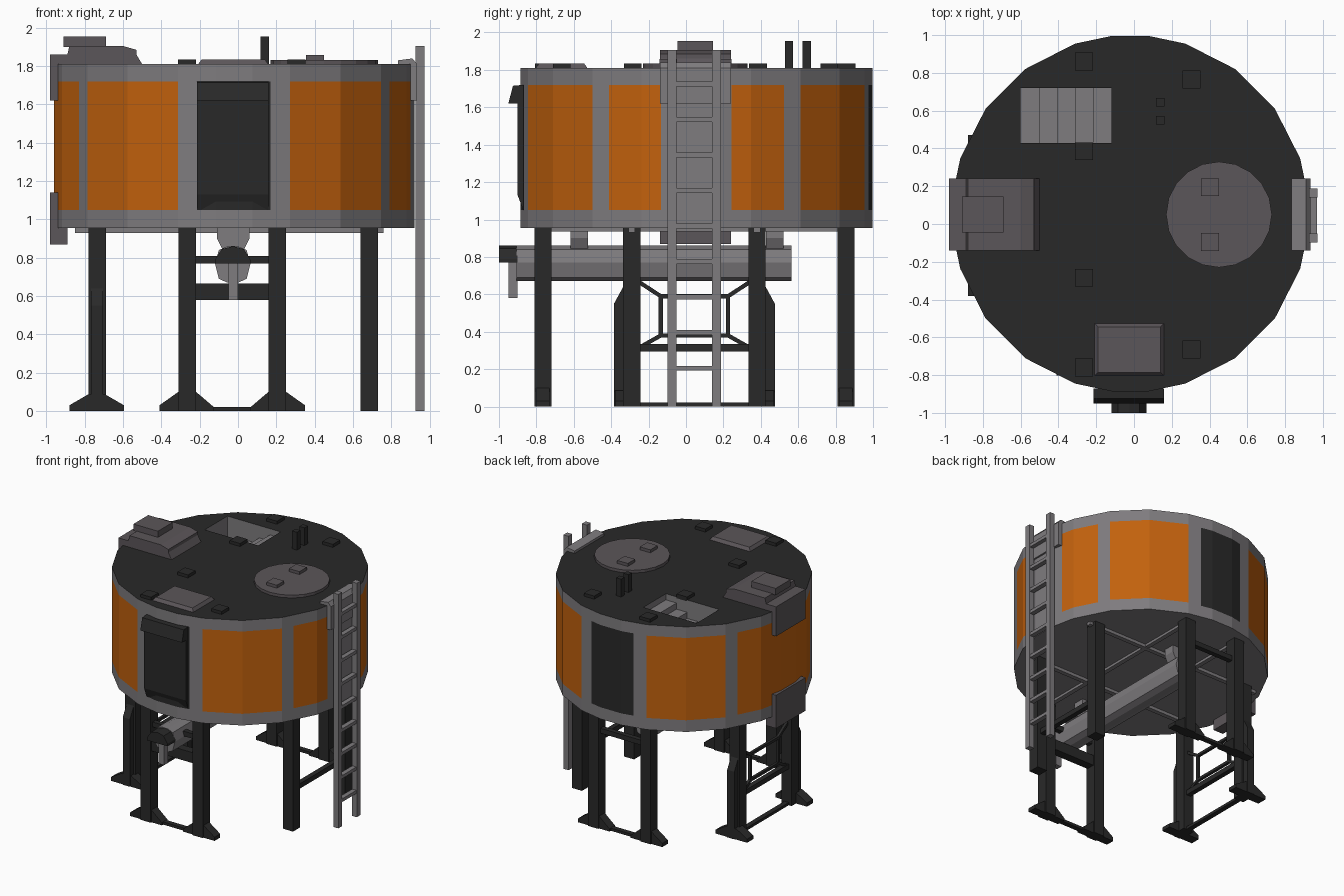
import bpy, bmesh, math
from mathutils import Vector

if "Cube" in bpy.data.objects:
    bpy.data.objects.remove(bpy.data.objects["Cube"])

CX, CY, R = -0.02, 0.055, 0.946


def material(name, rgb):
    m = bpy.data.materials.new(name)
    m.diffuse_color = (*rgb, 1)
    m.use_nodes = True
    m.node_tree.nodes["Principled BSDF"].inputs["Base Color"].default_value = m.diffuse_color
    return m


DARK = material("dark metal", (0.022, 0.022, 0.022))
GREY = material("light grey metal", (0.21, 0.20, 0.21))
WARM = material("warm grey metal", (0.105, 0.092, 0.10))
ORANGE = material("orange panel", (0.54, 0.12, 0.004))


def finish(name, bm, mats):
    bmesh.ops.recalc_face_normals(bm, faces=bm.faces)
    me = bpy.data.meshes.new(name)
    bm.to_mesh(me)
    bm.free()
    for m in mats:
        me.materials.append(m)
    ob = bpy.data.objects.new(name, me)
    bpy.context.collection.objects.link(ob)
    return ob


def loft(name, bottom, top, mat):
    bm = bmesh.new()
    a = [bm.verts.new(p) for p in bottom]
    b = [bm.verts.new(p) for p in top]
    n = len(a)
    bm.faces.new(a)
    bm.faces.new(b)
    for i in range(n):
        j = (i + 1) % n
        bm.faces.new((a[i], a[j], b[j], b[i]))
    return finish(name, bm, [mat])


def prism(name, pts, axis, lo, hi, mat):
    """Extrude a 2D profile along x (y,z points), y (x,z points) or z (x,y points)."""
    put = {"x": lambda p, t: (t, p[0], p[1]),
           "y": lambda p, t: (p[0], t, p[1]),
           "z": lambda p, t: (p[0], p[1], t)}[axis]
    return loft(name, [put(p, lo) for p in pts], [put(p, hi) for p in pts], mat)


def rect(x0, x1, y0, y1):
    return [(x0, y0), (x1, y0), (x1, y1), (x0, y1)]


def box(name, x0, x1, y0, y1, z0, z1, mat, taper=0):
    t = taper
    return loft(name, [(x, y, z0) for x, y in rect(x0, x1, y0, y1)],
                [(x, y, z1) for x, y in rect(x0 + t, x1 - t, y0 + t, y1 - t)], mat)


def bar(name, p, q, w, mat):
    """Thin square bar between two points in a plane of constant x."""
    p, q = Vector(p), Vector(q)
    d = (q - p).normalized()
    n = d.cross(Vector((1, 0, 0))) * w / 2
    x = Vector((w / 2, 0, 0))
    offs = [n + x, n - x, -n - x, -n + x]
    return loft(name, [p + o for o in offs], [q + o for o in offs], mat)


# drum: faceted wall, flat at the four sides, with extra cuts for the panels
corners = []
for k in range(20):
    corners += [k * 18 - 5.8, k * 18 + 5.8] if k % 5 == 0 else [k * 18]
cuts = [s * a + b for b in (0, 180) for s in (1, -1) for a in (11.6, 60, 78.4)]


def at(deg, r=R):
    t = math.radians(deg)
    return Vector((r * math.sin(t), -r * math.cos(t)))


def on_outline(deg):
    """Point of the faceted outline in the given direction."""
    for a, b in zip(corners, corners[1:] + [354.2]):
        if a - 1e-6 <= deg <= b + 1e-6:
            p, q, d = at(a), at(b), at(deg, 1)
            e = q - p
            t = (p.x * d.y - p.y * d.x) / (d.x * e.y - d.y * e.x)
            return p + e * t
    return at(deg)


angles = sorted({round((a + 5.8) % 360 - 5.8, 2) for a in corners + cuts})
bm = bmesh.new()
rings = []
for z in (0.955, 1.05, 1.72, 1.81):
    rings.append([bm.verts.new((CX + p.x, CY + p.y, z)) for p in map(on_outline, angles)])
n = len(angles)
bm.faces.new(rings[0]).material_index = 1
bm.faces.new(rings[3]).material_index = 0
for lv in range(3):
    for i in range(n):
        j = (i + 1) % n
        f = bm.faces.new((rings[lv][i], rings[lv][j], rings[lv + 1][j], rings[lv + 1][i]))
        c = f.calc_center_median() - Vector((CX, CY, 0))
        a = math.degrees(math.atan2(abs(c.x), abs(c.y)))
        f.material_index = 1
        if lv == 1:
            if a < 11.6:
                f.material_index = 0
            elif 18 < a < 54 or 60 < a < 78.4 or (a > 78.4 and c.x < 0):
                f.material_index = 2
drum = finish("drum", bm, [DARK, GREY, ORANGE])

# stair recess in the roof
cutter = box("stair_cutter", -0.6, -0.12, 0.43, 0.72, 1.5, 1.9, DARK)
cutter.data.materials.clear()
for m in (DARK, GREY, ORANGE):
    cutter.data.materials.append(m)
for p in cutter.data.polygons:
    p.material_index = 1
cutter.hide_render = True
cutter.hide_viewport = True
mod = drum.modifiers.new("recess", "BOOLEAN")
mod.object = cutter
mod.operation = "DIFFERENCE"
mod.solver = "EXACT"
for i in range(5):
    x = -0.6 + i * 0.096
    box("stair_step", x, x + 0.096, 0.43, 0.72, 1.49, 1.56 + i * 0.05, GREY)

# front door with awning
prism("front_door", [(-0.87, 1.05), (-0.90, 1.13), (-0.90, 1.62), (-0.95, 1.62),
                     (-0.925, 1.715), (-0.87, 1.72)], "x", -0.215, 0.16, DARK)

# roof fittings
disc = [(0.45 + 0.28 * math.cos(i * math.pi / 10), 0.05 + 0.28 * math.sin(i * math.pi / 10))
        for i in range(20)]
prism("round_hatch", disc, "z", 1.80, 1.833, WARM)
for y in (0.195, -0.095):
    box("hatch_block", 0.355, 0.45, y - 0.047, y + 0.047, 1.83, 1.857, WARM)
for x, y in ((-0.265, 0.86), (0.305, 0.765), (-0.265, 0.385), (-0.265, -0.285),
             (-0.265, -0.76), (0.305, -0.665)):
    box("roof_block", x - 0.047, x + 0.047, y - 0.047, y + 0.047, 1.80, 1.835, DARK)
for y in (0.55, 0.645):
    box("antenna", 0.117, 0.162, y - 0.022, y + 0.022, 1.80, 1.955, DARK)
box("front_hatch", -0.215, 0.165, -0.81, -0.52, 1.80, 1.835, WARM, 0.025)

# side unit on the left wall and roof
prism("roof_unit", [(-0.98, 1.62), (-0.88, 1.62), (-0.88, 1.81), (-0.5, 1.81), (-0.53, 1.86),
                    (-0.53, 1.885), (-0.60, 1.905), (-0.88, 1.905), (-0.89, 1.86),
                    (-0.98, 1.86)], "y", -0.14, 0.24, WARM)
box("roof_unit_cap", -0.91, -0.69, -0.045, 0.145, 1.90, 1.955, WARM)
prism("lower_unit", [(-0.98, 0.87), (-0.89, 0.87), (-0.89, 1.14), (-0.98, 1.14)],
      "y", -0.14, 0.24, WARM)

# ladder and its mount
for y in (-0.098, 0.14):
    box("ladder_rail", 0.927, 0.972, y, y + 0.048, 0, 1.905, GREY)
for i in range(9):
    z = 0.205 + i * 0.19
    box("ladder_rung", 0.93, 0.968, -0.05, 0.14, z - 0.013, z + 0.013, GREY)
prism("ladder_mount", [(0.89, 1.62), (0.935, 1.62), (0.935, 1.81), (0.91, 1.84), (0.835, 1.83),
                       (0.835, 1.80), (0.89, 1.80)], "y", -0.14, 0.24, GREY)

# legs
LX, LY = (-0.265, 0.205), (-0.29, 0.38)
for y in (-0.765, 0.855):
    for x, s in zip(LX, (-1, 1)):
        box("leg", x - 0.046, x + 0.046, y - 0.046, y + 0.046, 0, 0.96, DARK)
        prism("foot", [(x - s * 0.04, 0), (x + s * 0.145, 0), (x + s * 0.145, 0.03),
                       (x + s * 0.046, 0.10), (x - s * 0.04, 0.10)],
              "y", y - 0.036, y + 0.036, DARK)
        prism("inner_foot", [(x - s * 0.04, 0), (x - s * 0.14, 0), (x - s * 0.14, 0.02),
                             (x - s * 0.046, 0.10)], "y", y - 0.036, y + 0.036, DARK)
    box("base_bar", LX[0], LX[1], y - 0.02, y + 0.02, 0, 0.022, DARK)
    box("upper_bar", LX[0], LX[1], y - 0.02, y + 0.02, 0.77, 0.81, DARK)
box("front_beam", LX[0], LX[1], -0.80, -0.73, 0.58, 0.665, DARK)
for x in (-0.735, 0.685):
    for y in LY:
        box("leg", x - 0.046, x + 0.046, y - 0.046, y + 0.046, 0, 0.96, DARK)
    box("cross_bar", x - 0.02, x + 0.02, LY[0], LY[1], 0.295, 0.335, DARK)
box("left_base_bar", -0.755, -0.715, LY[0], LY[1], 0, 0.022, DARK)
for y, s in zip(LY, (-1, 1)):
    prism("buttress", [(y, 0), (y + s * 0.095, 0), (y + s * 0.095, 0.55), (y + s * 0.046, 0.64),
                       (y, 0.64)], "x", -0.768, -0.704, DARK)
    prism("left_foot", [(-0.88, 0), (-0.595, 0), (-0.595, 0.03), (-0.69, 0.085), (-0.785, 0.085),
                        (-0.88, 0.03)], "y", y - 0.04 + s * 0.05, y + 0.04 + s * 0.05, DARK)

# thin brace frame between the left legs
frame = [(-0.735, -0.135, 0.38), (-0.735, 0.225, 0.38), (-0.735, 0.225, 0.59), (-0.735, -0.135, 0.59)]
outer = [(-0.735, -0.25, 0.315), (-0.735, 0.34, 0.315), (-0.735, 0.34, 0.665), (-0.735, -0.25, 0.665)]
for i in range(4):
    bar("brace", frame[i], frame[(i + 1) % 4], 0.022, DARK)
    bar("brace", frame[i], outer[i], 0.022, DARK)

# discharge trough below the drum
trough = [(-0.10, 0.84), (-0.055, 0.86), (0.0, 0.86), (0.045, 0.84), (0.065, 0.77),
          (0.045, 0.69), (0.0, 0.67), (-0.055, 0.67), (-0.10, 0.69), (-0.12, 0.77)]
prism("trough", trough, "y", -0.905, 0.565, GREY)
prism("trough_hood", [(-0.12, 0.77), (0.065, 0.77), (0.065, 0.79), (0.03, 0.845), (-0.025, 0.86),
                      (-0.085, 0.845), (-0.12, 0.79)], "y", -1.0, -0.90, DARK)
box("spout", -0.05, 0.0, -0.95, -0.90, 0.58, 0.77, GREY)
for y in (-0.57, 0.475):
    prism("trough_hanger", [(-0.08, 0.84), (0.03, 0.84), (0.06, 0.90), (0.06, 0.96),
                            (-0.11, 0.96), (-0.11, 0.90)], "y", y - 0.047, y + 0.047, GREY)

# rails under the floor
for y in LY:
    box("floor_rail", -0.85, 0.76, y - 0.018, y + 0.018, 0.93, 0.96, GREY)
for x in LX:
    box("floor_rail", x - 0.018, x + 0.018, -0.76, 0.86, 0.935, 0.96, GREY)
